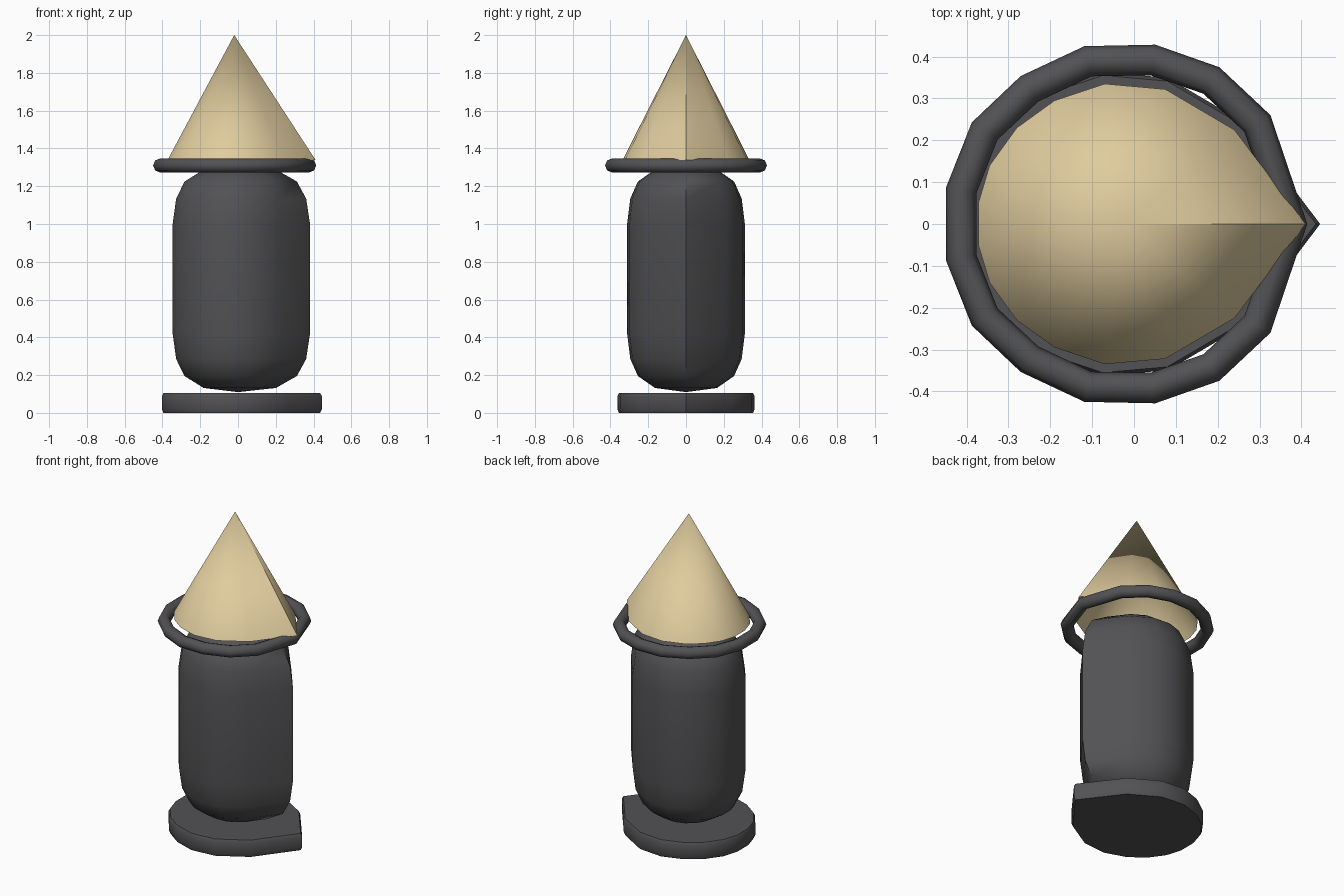
import bpy, bmesh, math

if "Cube" in bpy.data.objects:
    bpy.data.objects.remove(bpy.data.objects["Cube"])

# Teardrop outline (upper half): rounded at -x, pointed at +x; the y<0 half is mirrored
HALF = [(0.24, 0.225), (0.075, 0.322), (-0.07, 0.335), (-0.19, 0.295),
        (-0.28, 0.23), (-0.345, 0.14), (-0.372, 0.05)]
OUTLINE = [(0.41, 0)] + HALF + [(x, -y) for x, y in reversed(HALF)]


def material(name, color):
    m = bpy.data.materials.new(name)
    m.diffuse_color = (*color, 1)
    m.use_nodes = True
    m.node_tree.nodes["Principled BSDF"].inputs["Base Color"].default_value = m.diffuse_color
    return m


DARK = material("dark_grey", (0.085, 0.085, 0.09))
TAN = material("tan", (0.74, 0.60, 0.34))


def finish(obj, mat, angle):
    obj.data.materials.clear()
    obj.data.materials.append(mat)
    bpy.ops.object.select_all(action='DESELECT')
    obj.select_set(True)
    bpy.context.view_layer.objects.active = obj
    bpy.ops.object.shade_smooth_by_angle(angle=math.radians(angle))


def loft(name, profile, mat, angle, axis_x=0.0, open_bottom=False):
    """Stack scaled outlines; a zero scale becomes a single pole vertex."""
    bm = bmesh.new()
    rings = []
    for s, z in profile:
        if s == 0:
            rings.append([bm.verts.new((axis_x, 0, z))])
        else:
            rings.append([bm.verts.new((x * s, y * s, z)) for x, y in OUTLINE])
    n = len(OUTLINE)
    for a, b in zip(rings, rings[1:]):
        for i in range(n):
            j = (i + 1) % n
            if len(a) == 1:
                bm.faces.new((a[0], b[j], b[i]))
            elif len(b) == 1:
                bm.faces.new((a[i], a[j], b[0]))
            else:
                bm.faces.new((a[i], a[j], b[j], b[i]))
    if len(rings[0]) > 1 and not open_bottom:
        bm.faces.new(list(reversed(rings[0])))
    if len(rings[-1]) > 1:
        bm.faces.new(rings[-1])
    me = bpy.data.meshes.new(name)
    bm.to_mesh(me)
    bm.free()
    obj = bpy.data.objects.new(name, me)
    bpy.context.collection.objects.link(obj)
    finish(obj, mat, angle)
    return obj


# Flat foot plate with a slight edge bevel
loft("base_plate", [(1.06, 0), (1.085, 0.02), (1.085, 0.088), (1.06, 0.105)], DARK, 30)

# Capsule body, symmetric about mid height
lower = [(0, 0.11), (0.49, 0.132), (0.76, 0.195), (0.88, 0.285), (0.93, 0.42)]
upper = [(s, 1.42 - z) for s, z in reversed(lower)]
loft("body", lower + upper, DARK, 60)

# Open cone on top
loft("cone_top", [(1.0, 1.34), (0, 2.0)], TAN, 50, axis_x=-0.02, open_bottom=True)

# Ring around the cone rim
half = [(0.295, 0.24), (0.185, 0.343), (0.045, 0.392), (-0.11, 0.389),
        (-0.25, 0.323), (-0.357, 0.222), (-0.413, 0.08)]
path = [(0.377, 0)] + half + [(x, -y) for x, y in reversed(half)]
cu = bpy.data.curves.new("ring", 'CURVE')
cu.dimensions = '3D'
cu.twist_mode = 'Z_UP'
cu.bevel_depth = 0.037
cu.bevel_resolution = 2
sp = cu.splines.new('POLY')
sp.points.add(len(path) - 1)
for p, (x, y) in zip(sp.points, path):
    p.co = (x, y, 1.31, 1)
sp.use_cyclic_u = True
ring = bpy.data.objects.new("ring", cu)
bpy.context.collection.objects.link(ring)
bpy.ops.object.select_all(action='DESELECT')
ring.select_set(True)
bpy.context.view_layer.objects.active = ring
bpy.ops.object.convert(target='MESH')
finish(bpy.context.view_layer.objects.active, DARK, 60)
